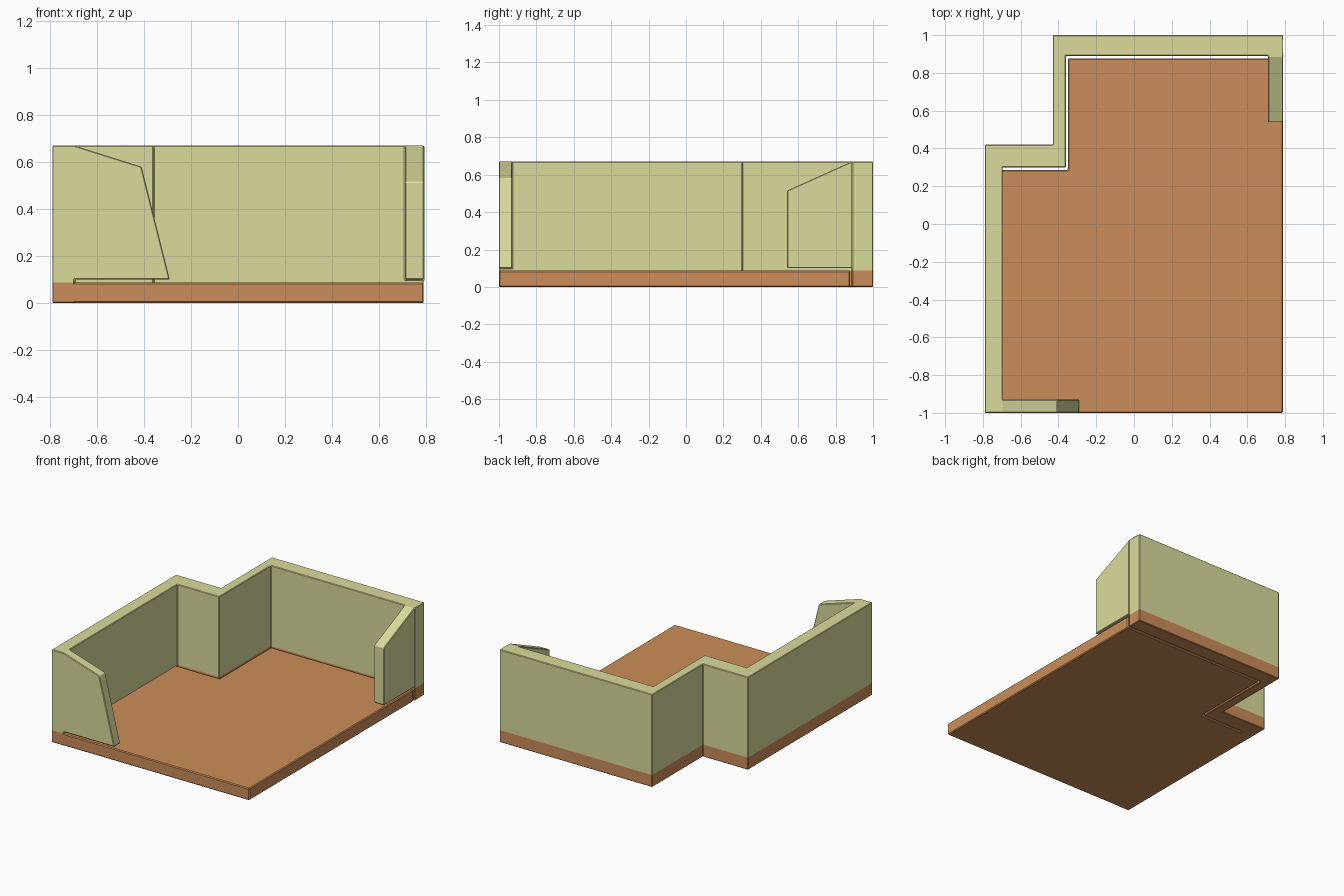
import bpy, bmesh
from mathutils import Vector

if "Cube" in bpy.data.objects:
    bpy.data.objects.remove(bpy.data.objects["Cube"])


def material(name, color):
    m = bpy.data.materials.new(name)
    m.diffuse_color = (*color, 1)
    m.use_nodes = True
    m.node_tree.nodes["Principled BSDF"].inputs["Base Color"].default_value = m.diffuse_color
    return m


plaster = material("pale_plaster", (0.71, 0.71, 0.33))
clay = material("orange_clay", (0.60, 0.27, 0.10))


def prism(name, points, extrude, mats, split_z=None):
    """Extrude a planar profile; optionally paint everything below split_z."""
    bm = bmesh.new()
    face = bm.faces.new([bm.verts.new(p) for p in points])
    top = bmesh.ops.extrude_face_region(bm, geom=[face])
    verts = [g for g in top["geom"] if isinstance(g, bmesh.types.BMVert)]
    bmesh.ops.translate(bm, verts=verts, vec=Vector(extrude))
    if split_z:
        bmesh.ops.bisect_plane(bm, geom=bm.verts[:] + bm.edges[:] + bm.faces[:],
                               plane_co=(0, 0, split_z), plane_no=(0, 0, 1))
        for f in bm.faces:
            f.material_index = int(f.calc_center_median().z < split_z)
    bmesh.ops.recalc_face_normals(bm, faces=bm.faces)
    me = bpy.data.meshes.new(name)
    bm.to_mesh(me)
    bm.free()
    for m in mats:
        me.materials.append(m)
    ob = bpy.data.objects.new(name, me)
    bpy.context.collection.objects.link(ob)
    return ob


def bevel(ob, width):
    b = ob.modifiers.new("bevel", "BEVEL")
    b.width = width
    b.segments = 1
    b.limit_method = "ANGLE"
    b.angle_limit = 0.5


H = 0.67

# Stepped floor slab
floor_outline = [(-0.75, -1), (0.79, -1), (0.79, 0.877), (-0.35, 0.877),
                 (-0.35, 0.287), (-0.75, 0.287)]
floor = prism("floor", [(x, y, 0) for x, y in floor_outline], (0, 0, 0.087), [clay])
bevel(floor, 0.006)

# Stepped wall along the left and back, orange at its foot
wall_outline = [(-0.79, -1), (-0.79, 0.42), (-0.43, 0.42), (-0.43, 1), (0.79, 1),
                (0.79, 0.89), (-0.36, 0.89), (-0.36, 0.30), (-0.695, 0.30), (-0.695, -1)]
wall = prism("wall", [(x, y, 0) for x, y in wall_outline], (0, 0, H),
             [plaster, clay], split_z=0.088)

# Short sloped return walls at both ends, merged into the main wall
front = [(-0.74, 0.1), (-0.29, 0.1), (-0.41, 0.58), (-0.695, H), (-0.74, H)]
right = [(0.94, 0.1), (0.54, 0.1), (0.54, 0.515), (0.885, H), (0.94, H)]
returns = [
    prism("front_return_wall", [(x, -1, z) for x, z in front], (0, 0.07, 0), [plaster]),
    prism("right_return_wall", [(0.71, y, z) for y, z in right], (0.08, 0, 0), [plaster]),
]
for part in returns:
    u = wall.modifiers.new("join", "BOOLEAN")
    u.operation = "UNION"
    u.solver = "EXACT"
    u.object = part
    part.hide_render = True
    part.hide_set(True)
bevel(wall, 0.006)
